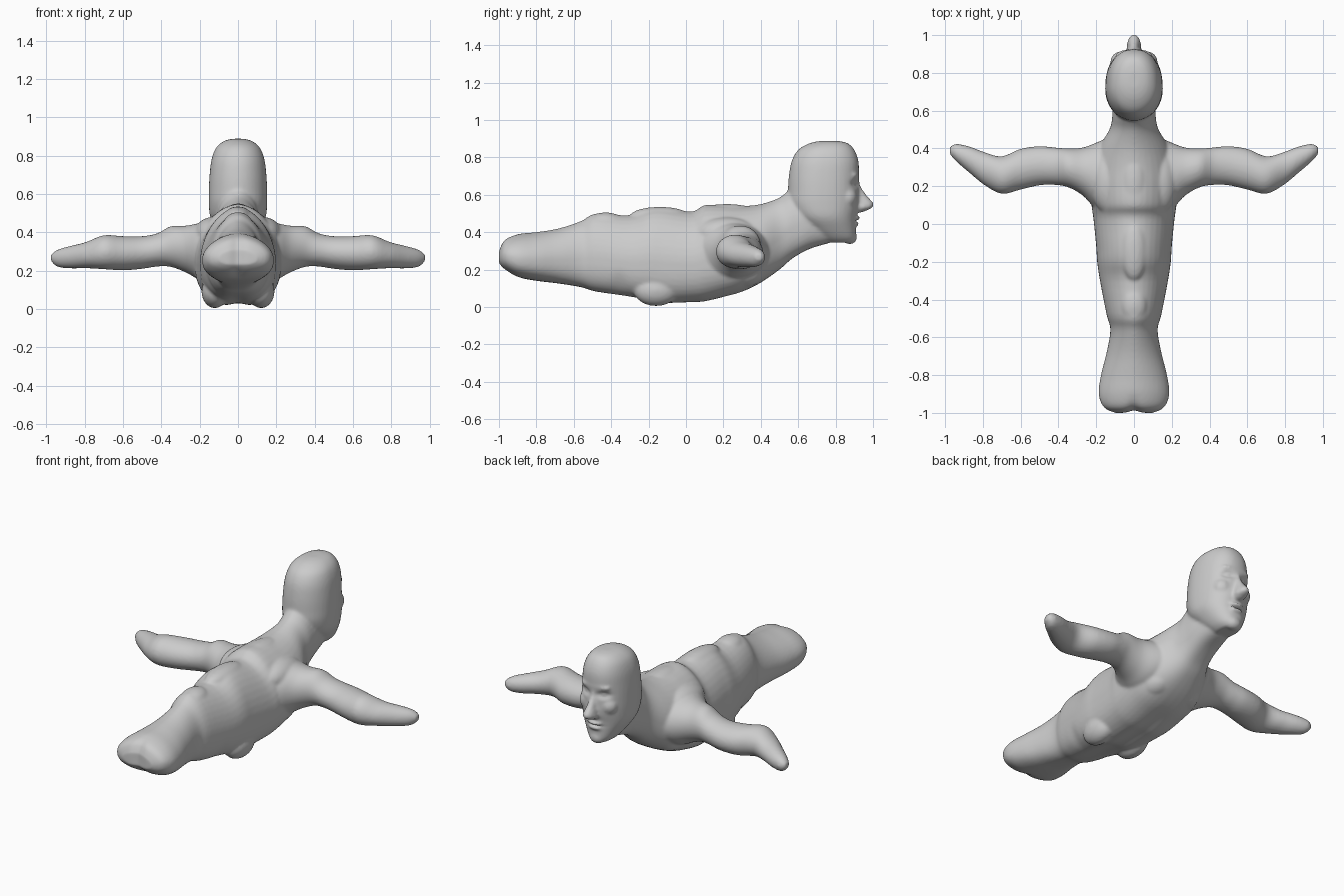
import bpy, bmesh, math
from mathutils import Vector

cube = bpy.data.objects.get("Cube")
if cube:
    bpy.data.objects.remove(cube, do_unlink=True)

grey = bpy.data.materials.new("clay grey")
grey.use_nodes = True
colour = (0.6, 0.6, 0.6, 1)
grey.diffuse_color = colour
grey.node_tree.nodes["Principled BSDF"].inputs["Base Color"].default_value = colour

SIDES = 40
STEPS = 4


def catmull(a, b, c, d, t):
    return b + 0.5 * t * (c - a + t * (2 * a - 5 * b + 4 * c - d + t * (3 * (b - c) + d - a)))


def refine(rows):
    """Smoothly interpolate between the measured stations."""
    out = []
    last = len(rows) - 1
    for i in range(last):
        group = [rows[max(i - 1, 0)], rows[i], rows[i + 1], rows[min(i + 2, last)]]
        for s in range(STEPS):
            out.append([catmull(*vals, s / STEPS) for vals in zip(*group)])
    return out + [rows[-1]]


def loft(bm, rows, place, mid=0.5, upper=2.0, lower=2.0):
    """Skin rounded sections; a row is (position, side min, side max, low, high)."""
    rings = []
    for pos, left, right, low, high in refine(rows):
        centre, half = (left + right) / 2, (right - left) / 2
        level = low + (high - low) * mid
        ring = []
        for k in range(SIDES):
            a = math.tau * k / SIDES
            c, s = math.cos(a), math.sin(a)
            power = 2 / (upper if s > 0 else lower)
            u = centre + half * math.copysign(abs(c) ** power, c)
            v = level + math.copysign(abs(s) ** power, s) * (high - level if s > 0 else level - low)
            ring.append(bm.verts.new(place(pos, u, v)))
        rings.append(ring)
    for a, b in zip(rings, rings[1:]):
        for k in range(SIDES):
            n = (k + 1) % SIDES
            bm.faces.new((a[k], a[n], b[n], b[k]))
    bm.faces.new(rings[0])
    bm.faces.new(rings[-1])


def blob(bm, centre, size):
    ball = bmesh.ops.create_uvsphere(bm, u_segments=24, v_segments=16, radius=1)
    for v in ball["verts"]:
        v.co = Vector(centre) + Vector(p * q for p, q in zip(v.co, size))


def symmetric(rows):
    return [(p, -w, w, low, high) for p, w, low, high in rows]


# Torso, joined legs and neck: y, half width, bottom, top
torso = symmetric([
    (-1.0, .10, .23, .31), (-.97, .16, .20, .365), (-.9, .187, .16, .39),
    (-.8, .175, .14, .40), (-.68, .145, .125, .42), (-.56, .125, .105, .46),
    (-.48, .145, .08, .50), (-.3, .18, .05, .49), (-.2, .195, .03, .525),
    (-.12, .20, .015, .53), (.03, .215, .02, .51), (.1, .225, .025, .545),
    (.2, .23, .05, .545), (.3, .225, .08, .54), (.4, .19, .13, .55),
    (.5, .13, .20, .585), (.57, .115, .26, .64), (.66, .11, .31, .66), (.76, .09, .34, .62)])

# Head: z, half width, back of skull, face
head = symmetric([
    (.345, .05, .74, .895), (.37, .08, .70, .908), (.42, .115, .64, .908),
    (.48, .145, .58, .91), (.55, .152, .545, .925), (.62, .152, .545, .925),
    (.70, .148, .55, .925), (.78, .138, .565, .922), (.84, .115, .60, .90),
    (.875, .075, .66, .865), (.888, .03, .72, .81)])

# Arm: x, back edge, front edge, bottom, top
arm = [
    (.10, .06, .47, .16, .46), (.19, .07, .435, .15, .45), (.27, .15, .405, .19, .435),
    (.35, .195, .40, .22, .432), (.42, .207, .405, .222, .395), (.5, .205, .412, .21, .38),
    (.6, .182, .398, .202, .38), (.70, .16, .358, .208, .385), (.79, .205, .38, .213, .35),
    (.87, .27, .41, .212, .33), (.94, .33, .424, .22, .31), (.975, .37, .41, .25, .285)]

bm = bmesh.new()
loft(bm, torso, lambda t, u, v: (u, t, v), mid=.45, upper=1.8, lower=2.7)
loft(bm, head, lambda t, u, v: (u, v, t), mid=.45, upper=2.3)
for side in (-1, 1):
    loft(bm, arm, lambda t, u, v: (side * t, u, v))
    # Shoulder blade, chest, hip and cheek masses
    blob(bm, (side * .13, .22, .39), (.10, .17, .09))
    blob(bm, (side * .10, .28, .19), (.10, .14, .09))
    blob(bm, (side * .12, -.16, .09), (.07, .12, .085))
    blob(bm, (side * .065, .86, .585), (.06, .055, .06))

# Lumps of the spine
for y, z, length in ((.22, .50, .17), (-.14, .485, .16), (-.43, .455, .10)):
    blob(bm, (0, y, z), (.07, length, .05))

# Nose, lips, chin and brow
nose = symmetric([(.685, .016, .88, .925), (.64, .02, .88, .937), (.59, .026, .88, .972),
                  (.555, .034, .88, 1.002), (.53, .038, .88, .995), (.505, .022, .88, .94)])
loft(bm, nose, lambda t, u, v: (u, v, t))
blob(bm, (0, .905, .475), (.05, .026, .013))
blob(bm, (0, .90, .445), (.045, .026, .014))
blob(bm, (0, .875, .375), (.05, .04, .04))
blob(bm, (0, .895, .705), (.10, .032, .02))

bmesh.ops.recalc_face_normals(bm, faces=bm.faces)
mesh = bpy.data.meshes.new("figure_body")
bm.to_mesh(mesh)
bm.free()
figure = bpy.data.objects.new("figure_body", mesh)
bpy.context.collection.objects.link(figure)
bpy.context.view_layer.objects.active = figure
figure.select_set(True)

# Fuse all masses into a single soft skin
remesh = figure.modifiers.new("fuse", "REMESH")
remesh.mode = "VOXEL"
remesh.voxel_size = .009
soften = figure.modifiers.new("soften", "SMOOTH")
soften.factor = .5
soften.iterations = 6
for name in ("fuse", "soften"):
    bpy.ops.object.modifier_apply(modifier=name)


def press(centre, size, push):
    """Move the skin near a point with a soft falloff."""
    for v in figure.data.vertices:
        d = sum(((abs(v.co.x) - centre[0]) / size[0] ** 1 if i == 0 else
                 (v.co[i] - centre[i]) / size[i]) ** 2 for i in range(3))
        if d < 6:
            v.co += Vector(push) * math.exp(-d)


# Eye sockets, eyeballs, mouth line and folds at the hips
press((.062, .91, .66), (.035, .06, .018), (0, -.022, 0))
press((.062, .90, .66), (.018, .06, .009), (0, .012, 0))
press((0, .92, .46), (.045, .05, .006), (0, -.012, 0))
press((.2, -.36, .12), (.08, .04, .08), (0, 0, .02))
press((0, -.96, .28), (.035, .06, .2), (0, .02, 0))
press((0, -.1, .02), (.05, .4, .06), (0, 0, .015))

figure.data.materials.clear()
figure.data.materials.append(grey)
for poly in figure.data.polygons:
    poly.material_index = 0
bpy.ops.object.shade_smooth_by_angle(angle=math.radians(50))
